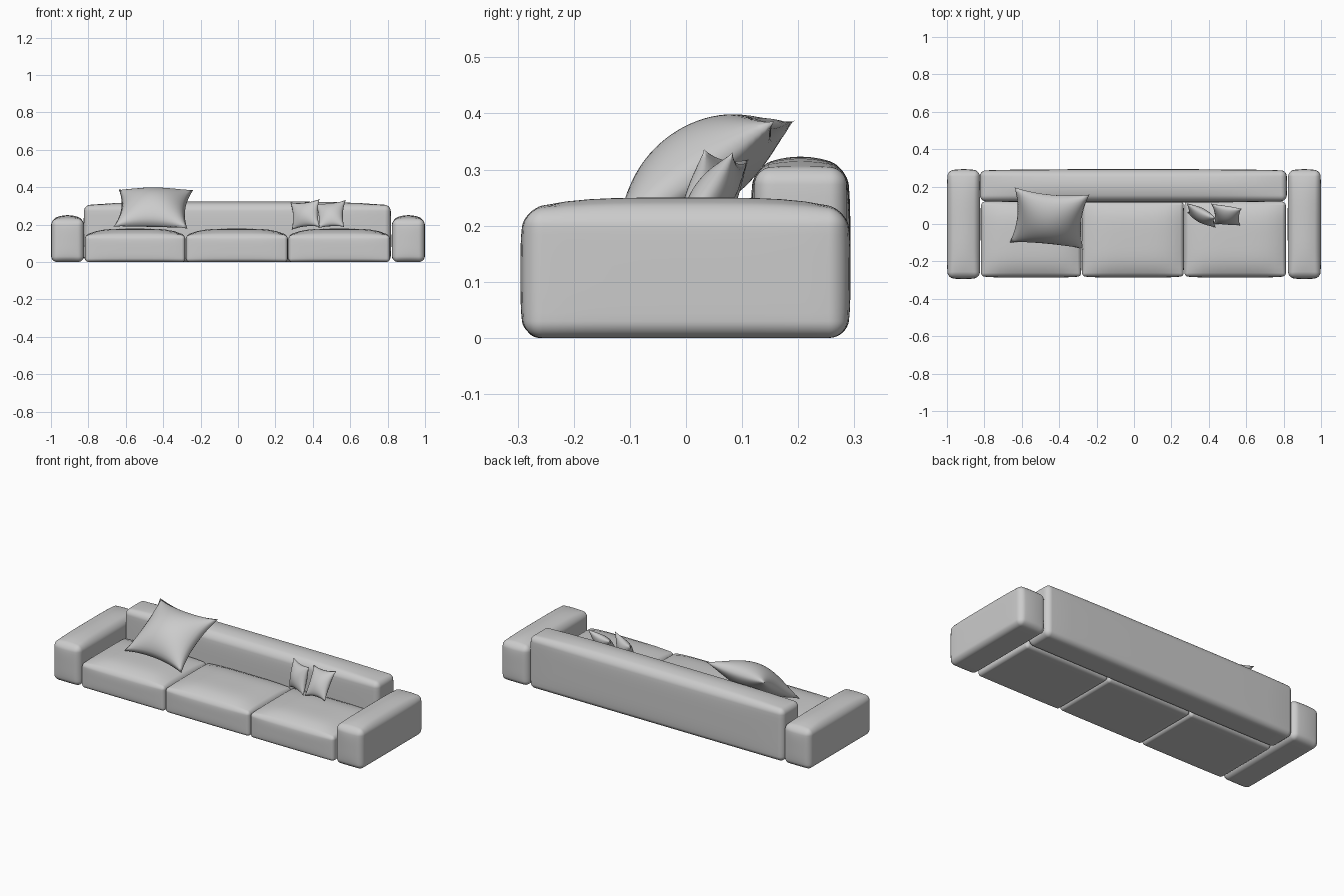
import bpy, bmesh, math
from mathutils import Vector

if "Cube" in bpy.data.objects:
    bpy.data.objects.remove(bpy.data.objects["Cube"])

N, K = 20, 4   # cells along each block side, cells spent on each rounded edge


def finish(name, bm):
    bmesh.ops.recalc_face_normals(bm, faces=bm.faces)
    mesh = bpy.data.meshes.new(name)
    bm.to_mesh(mesh)
    bm.free()
    for poly in mesh.polygons:
        poly.use_smooth = True
    obj = bpy.data.objects.new(name, mesh)
    bpy.context.collection.objects.link(obj)
    return obj


def block(name, lo, hi, r, puff, power):
    """Rounded upholstered box; puff = outward swelling per axis (z only on top)."""
    bm = bmesh.new()
    bmesh.ops.create_cube(bm, size=1)
    bmesh.ops.subdivide_edges(bm, edges=bm.edges[:], cuts=N - 1, use_grid_fill=True)
    lo, hi = Vector(lo), Vector(hi)

    def place(t, a, b):
        i = round((t + 0.5) * N)
        if i < K:
            return a + r, -r * math.tan((K - i) / K * math.pi / 4)
        if i > N - K:
            return b - r, r * math.tan((i - N + K) / K * math.pi / 4)
        return a + r + (b - a - 2 * r) * (i - K) / (N - 2 * K), 0.0

    for v in bm.verts:
        pairs = [place(v.co[a], lo[a], hi[a]) for a in range(3)]
        core = Vector([p[0] for p in pairs])
        p = core + Vector([q[1] for q in pairs]).normalized() * r
        n = [2 * (p[a] - lo[a]) / (hi[a] - lo[a]) - 1 for a in range(3)]
        f = [max(0, 1 - abs(n[a]) ** power[a]) for a in range(3)]
        p.x += puff[0] * n[0] * f[1] * f[2]
        p.y += puff[1] * n[1] * f[0] * f[2]
        p.z += puff[2] * (n[2] + 1) / 2 * f[0] * f[1]
        v.co = p
    return finish(name, bm)


def pillow(name, tl, tr, br, bl, front, back, pinch):
    """Knife-edge pillow spanned between four corners with pinched sides."""
    tl, tr, br, bl = map(Vector, (tl, tr, br, bl))
    normal = (tr - tl + br - bl).cross(tl - bl + tr - br).normalized()
    bm = bmesh.new()
    for depth in (front, -back):
        made = bmesh.ops.create_grid(bm, x_segments=24, y_segments=24, size=1)
        for vert in made["verts"]:
            u, v = vert.co.x, vert.co.y
            swell = max(0, (1 - u * u) * (1 - v * v)) ** 0.6
            s = (u * (1 - pinch * (1 - v * v)) + 1) / 2
            t = (v * (1 - pinch * (1 - u * u)) + 1) / 2
            vert.co = bl.lerp(br, s).lerp(tl.lerp(tr, s), t) + normal * depth * swell
    bmesh.ops.remove_doubles(bm, verts=bm.verts, dist=1e-5)
    return finish(name, bm)


# Armrests
for side, sx in (("left", -1), ("right", 1)):
    xs = sorted((sx * 0.997, sx * 0.825))
    block(side + "_armrest", (xs[0], -0.286, 0), (xs[1], 0.284, 0.228), 0.03,
          (0.003, 0.009, 0.022), (2, 4, 4))

# Backrest
block("backrest", (-0.822, 0.122, 0), (0.815, 0.286, 0.303), 0.03,
      (0.003, 0.007, 0.02), (4, 2, 4))

# Three seat cushions
edges = (-0.82, -0.28, 0.268, 0.814)
for i, name in enumerate(("left_seat", "middle_seat", "right_seat")):
    block(name, (edges[i] + 0.003, -0.28, 0), (edges[i + 1] - 0.003, 0.118, 0.142), 0.018,
          (0.002, 0.007, 0.036), (4, 4, 4))

# Loose pillows
pillow("large_pillow", (-0.638, 0.195, 0.388), (-0.238, 0.157, 0.386),
       (-0.27, -0.137, 0.178), (-0.665, -0.1, 0.188), 0.095, 0.06, 0.14)
pillow("small_pillow_left", (0.28, 0.112, 0.318), (0.436, 0.032, 0.336),
       (0.437, -0.02, 0.188), (0.287, 0.06, 0.172), 0.035, 0.035, 0.14)
pillow("small_pillow_right", (0.412, 0.11, 0.312), (0.576, 0.083, 0.331),
       (0.567, -0.008, 0.187), (0.43, 0.0, 0.18), 0.035, 0.035, 0.14)
